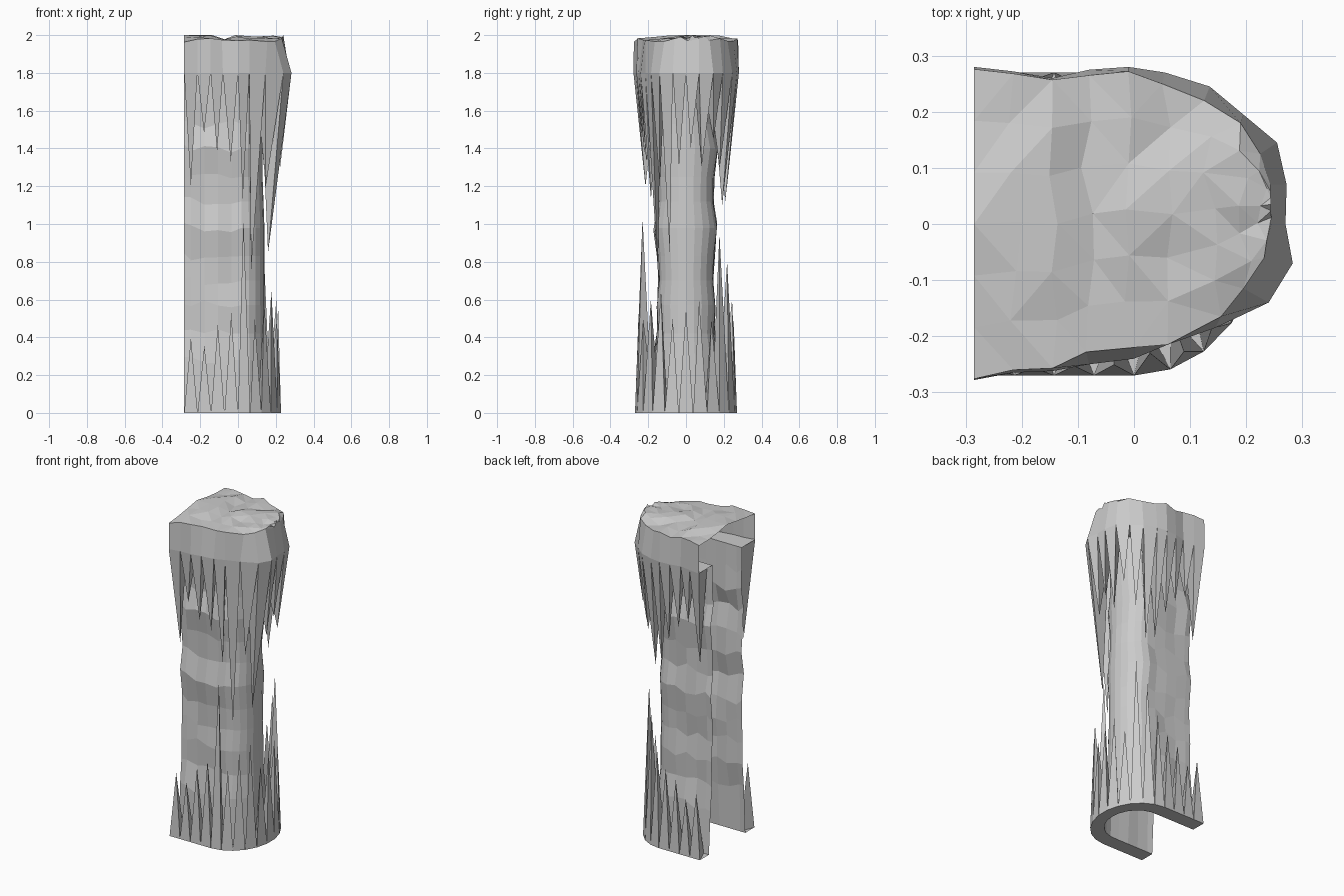
import bpy, bmesh, math, random
from mathutils import Vector

if "Cube" in bpy.data.objects:
    bpy.data.objects.remove(bpy.data.objects["Cube"])

random.seed(4)

# Plan outlines run around the open U, from the back left corner to the front left corner
RIM = [(-.285, .28), (-.215, .272), (-.145, .26), (-.08, .275), (-.01, .28), (.055, .27), (.135, .245),
       (.195, .195), (.255, .145), (.272, .07), (.27, 0), (.283, -.07), (.24, -.14), (.145, -.185),
       (.06, -.215), (0, -.24), (-.08, -.25), (-.145, -.262), (-.215, -.265), (-.285, -.278)]
CAP = [(-.285, .276), (-.215, .268), (-.145, .257), (-.08, .265), (-.01, .272), (.05, .25), (.125, .22),
       (.19, .18), (.225, .125), (.243, .07), (.245, 0), (.232, -.06), (.195, -.115), (.155, -.165),
       (.06, -.215), (0, -.22), (-.085, -.228), (-.145, -.257), (-.215, -.26), (-.285, -.276)]
N = len(RIM)
HANG = [1.2, 1.45, 1.4, 1.3, 1.12, 1.1, 1.3, 1.45, 1.3, 1.4, 1.3, .85, 1.2, .75, 1.13, 1.33, 1.38, 1.48, 1.2]
RISE = [.4, .35, .45, .5, .6, .8, .95, .5, .6, .55, .5, .65, .6, .5, 1.03, .53, .47, .36, .4]
# Core rings: height, half width, nose reach
CORE = [(0, .18, .16), (.28, .17, .15), (.42, .148, .142), (.57, .155, .14), (.7, .142, .14), (.83, .147, .14),
        (.98, .166, .14), (1.12, .143, .135), (1.25, .145, .13), (1.4, .169, .13), (1.53, .14, .13),
        (1.65, .145, .13), (1.8, .145, .14)]


def u_point(t, half, reach, z=0):
    """Point on a U-shaped plan: straight sides and an elliptical nose."""
    if t <= 4:
        return Vector((-.285 * (1 - t / 4), half, z))
    if t >= 15:
        return Vector((-.285 * (t - 15) / 4, -half, z))
    a = math.pi / 2 - math.pi * (t - 4) / 11
    return Vector((reach * math.cos(a), half * math.sin(a), z))


def finish(name, bm):
    bmesh.ops.recalc_face_normals(bm, faces=bm.faces)
    mesh = bpy.data.meshes.new(name)
    bm.to_mesh(mesh)
    bm.free()
    ob = bpy.data.objects.new(name, mesh)
    bpy.context.collection.objects.link(ob)
    return ob


def skin(bm, rows):
    for a, b in zip(rows, rows[1:]):
        for i in range(len(a) - 1):
            bm.faces.new((a[i], a[i + 1], b[i + 1], b[i]))


# Rippled inner column, open on the left
steps = [0] + [i + .5 for i in range(N - 1)] + [N - 1]
bm = bmesh.new()
rows = []
for k, (z, half, reach) in enumerate(CORE):
    row = []
    for t in steps:
        inner = 0 < k < len(CORE) - 1
        flat = t <= 4 or t >= 15
        dz = random.uniform(-.025, .025) if inner and flat else 0
        dh = random.uniform(-.007, .007) if inner and flat else 0
        row.append(bm.verts.new(u_point(t, half + dh, reach, z + dz)))
    rows.append(row)
skin(bm, rows)
finish("rock_column", bm)


# Fringes of tetrahedral spikes with a shelf joining them to the column
def spikes(name, ring, z0, tips, half, reach, pull):
    bm = bmesh.new()
    outer = [bm.verts.new((x, y, z0)) for x, y in ring]
    inner = [bm.verts.new(u_point(i + .5, half, reach, z0)) for i in range(N - 1)]
    for i, zt in enumerate(tips):
        a, b, c = outer[i], outer[i + 1], inner[i]
        mid = (a.co + b.co) / 2
        far = min(1, abs(zt - z0))
        tip = mid.lerp(c.co, pull * far)
        tip.z = zt
        t = bm.verts.new(tip)
        for f in ((a, b, c), (a, b, t), (b, c, t), (c, a, t)):
            bm.faces.new(f)
        if i:
            bm.faces.new((inner[i - 1], a, c))
    # Shelf end pieces at the open side
    for i, t in ((0, 0), (N - 1, N - 1)):
        e = bm.verts.new(u_point(t, half, reach, z0))
        bm.faces.new((e, outer[i], inner[min(i, N - 2)]))
    finish(name, bm)


foot = [u_point(i, .27, .23)[:2] for i in range(N)]
spikes("lower_spikes", foot, 0, RISE, .18, .16, .4)
spikes("hanging_spikes", RIM, 1.8, HANG, .145, .14, .75)

# Overhanging crown: side band and uneven top
bm = bmesh.new()
low = [bm.verts.new((x, y, 1.8)) for x, y in RIM]
high = [bm.verts.new((x, y, 1.975 + random.uniform(-.012, .01))) for x, y in CAP]
skin(bm, [low, high])
rows = []
for i in range(N // 2):
    a, b = high[i], high[N - 1 - i]
    row = [a]
    for k in range(1, 6):
        p = a.co.lerp(b.co, k / 6)
        p.z += .016 * math.sin(math.pi * k / 6) + random.uniform(-.012, .012)
        p.z = min(p.z, 2)
        if 0 < i < N // 2 - 1:
            p.x += random.uniform(-.015, .015)
        row.append(bm.verts.new(p))
    rows.append(row + [b])
rows[0][3].co.z = 2
skin(bm, rows)
bm.faces.new(rows[-1])
bmesh.ops.triangulate(bm, faces=[f for f in bm.faces if all(v.co.z > 1.9 for v in f.verts)])
finish("crown", bm)
